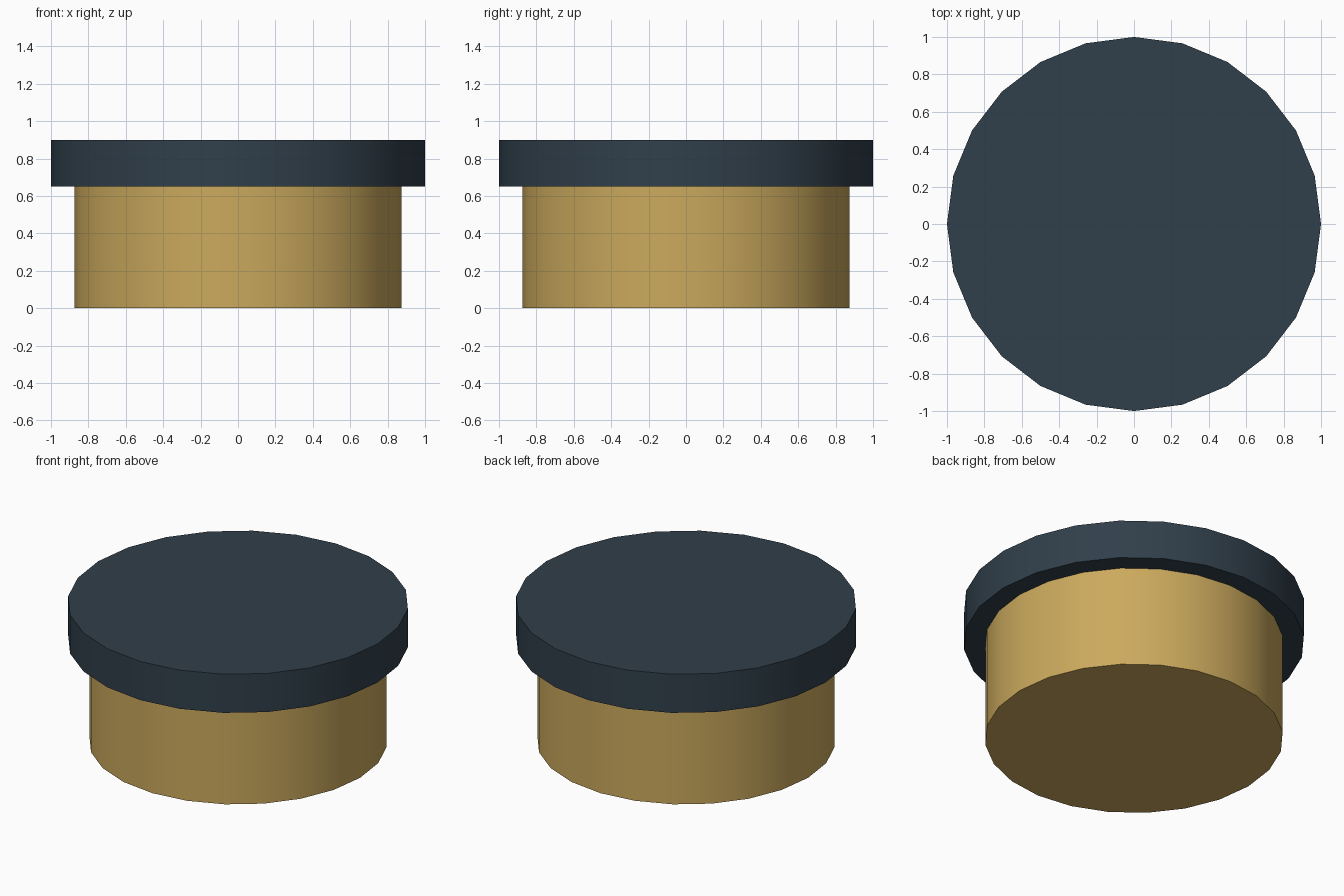
import bpy
import math

if "Cube" in bpy.data.objects:
    bpy.data.objects.remove(bpy.data.objects["Cube"])


def material(name, rgb):
    mat = bpy.data.materials.new(name)
    mat.diffuse_color = (*rgb, 1.0)
    mat.use_nodes = True
    mat.node_tree.nodes["Principled BSDF"].inputs["Base Color"].default_value = mat.diffuse_color
    return mat


def drum(name, radius, z0, z1, mat):
    # 24-sided cylinder with a corner on each axis
    bpy.ops.mesh.primitive_cylinder_add(
        vertices=24, radius=radius, depth=z1 - z0, location=(0, 0, (z0 + z1) / 2))
    obj = bpy.context.object
    obj.name = name
    obj.data.materials.append(mat)
    bpy.ops.object.shade_smooth_by_angle(angle=math.radians(30))
    return obj


# Round container body
drum("body", 0.875, 0.0, 0.65, material("tan", (0.60, 0.40, 0.11)))

# Overhanging flat lid
drum("lid", 1.0, 0.65, 0.90, material("dark_slate", (0.03, 0.05, 0.07)))
